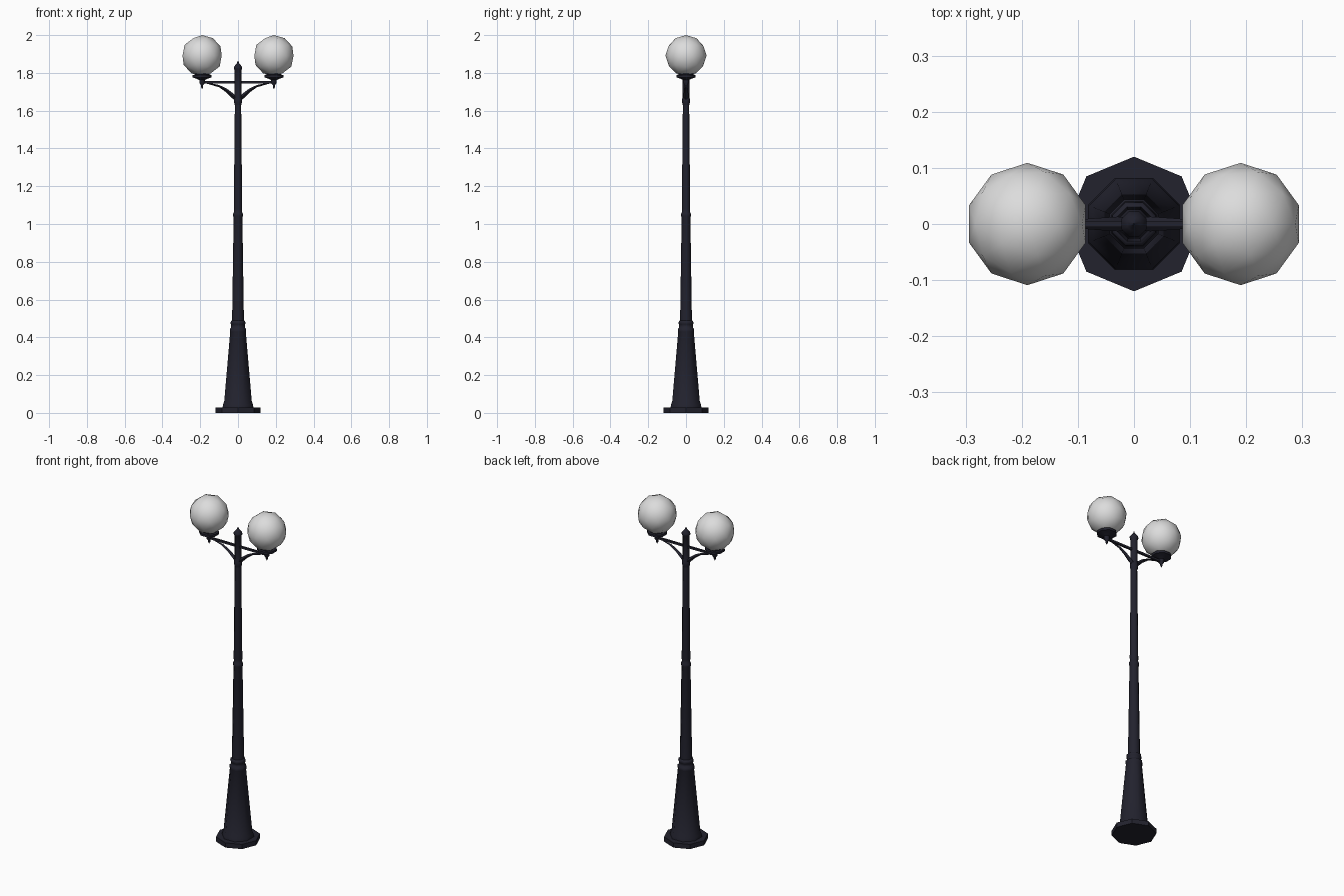
import bpy, bmesh, math
from mathutils import Vector, Matrix

if "Cube" in bpy.data.objects:
    bpy.data.objects.remove(bpy.data.objects["Cube"])


def material(name, col):
    m = bpy.data.materials.new(name)
    m.diffuse_color = (*col, 1)
    m.use_nodes = True
    m.node_tree.nodes["Principled BSDF"].inputs["Base Color"].default_value = m.diffuse_color
    return m


IRON = material("dark_iron", (0.016, 0.016, 0.027))
GLASS = material("white_glass", (0.72, 0.72, 0.72))


def finish(name, bm, mat, angle=50):
    bmesh.ops.recalc_face_normals(bm, faces=bm.faces)
    me = bpy.data.meshes.new(name)
    bm.to_mesh(me)
    bm.free()
    me.materials.append(mat)
    ob = bpy.data.objects.new(name, me)
    bpy.context.collection.objects.link(ob)
    bpy.ops.object.select_all(action='DESELECT')
    ob.select_set(True)
    bpy.context.view_layer.objects.active = ob
    if angle:
        bpy.ops.object.shade_smooth_by_angle(angle=math.radians(angle))
    return ob


def loft(bm, rings):
    """Skin a list of point rings and cap both ends."""
    vs = [[bm.verts.new(p) for p in r] for r in rings]
    n = len(vs[0])
    for a, b in zip(vs, vs[1:]):
        for i in range(n):
            j = (i + 1) % n
            bm.faces.new((a[i], a[j], b[j], b[i]))
    bm.faces.new(vs[0][::-1])
    bm.faces.new(vs[-1])


def lathe(name, profile, x=0, sides=8, turn=0.5, angle=50):
    """Turned part: profile is a list of (radius, z)."""
    bm = bmesh.new()
    step = 2 * math.pi / sides
    loft(bm, [[(x + r * math.cos((i + turn) * step), r * math.sin((i + turn) * step), z)
               for i in range(sides)] for r, z in profile])
    return finish(name, bm, IRON, angle)


# Ground plate and tapered pedestal
lathe("base_plate", [(0.12, 0), (0.12, 0.028)], turn=0, angle=30)
lathe("pedestal", [(0.088, 0.028), (0.086, 0.045), (0.079, 0.06), (0.045, 0.425),
                   (0.047, 0.43), (0.047, 0.445), (0.039, 0.452), (0.039, 0.468),
                   (0.043, 0.473), (0.041, 0.485), (0.034, 0.49)])

# Shaft with the middle collar
lathe("shaft", [(0.034, 0.48), (0.025, 1.035), (0.028, 1.043), (0.028, 1.055),
                (0.022, 1.065), (0.024, 1.08), (0.018, 1.64)])

# Head sleeve and pointed finial
lathe("pole_head", [(0.015, 1.62), (0.023, 1.645), (0.023, 1.66), (0.019, 1.675),
                    (0.019, 1.815), (0.024, 1.822), (0.024, 1.83), (0.013, 1.845),
                    (0.006, 1.852), (0.001, 1.865)])

# Cross bar
bm = bmesh.new()
bmesh.ops.create_cube(bm, size=1, matrix=Matrix.Translation((0, 0, 1.75))
                      @ Matrix.Diagonal((0.38, 0.011, 0.012, 1)))
finish("cross_bar", bm, IRON, 30)

for side, label in ((-1, "left"), (1, "right")):
    x = 0.19 * side

    # Curved leaf bracket: (x, z, half depth, half height)
    bm = bmesh.new()
    path = [(0.005, 1.66, 0.012, 0.014), (0.03, 1.68, 0.013, 0.015),
            (0.06, 1.706, 0.011, 0.011), (0.10, 1.73, 0.008, 0.006),
            (0.165, 1.746, 0.004, 0.003)]
    loft(bm, [[(side * px, -d, z), (side * px, 0, z - h), (side * px, d, z),
               (side * px, 0, z + h)] for px, z, d, h in path])
    finish(label + "_bracket", bm, IRON, 30)

    # Lamp holder with drop finial
    lathe(label + "_lamp_holder",
          [(0.001, 1.715), (0.006, 1.725), (0.006, 1.735), (0.015, 1.745),
           (0.016, 1.762), (0.034, 1.77), (0.055, 1.776), (0.055, 1.789),
           (0.042, 1.791), (0.042, 1.803)], x)

    # Low-poly globe
    bm = bmesh.new()
    bmesh.ops.create_icosphere(bm, subdivisions=2, radius=0.109,
                               matrix=Matrix.Translation((x, 0, 1.891)))
    finish(label + "_globe", bm, GLASS, 60)
